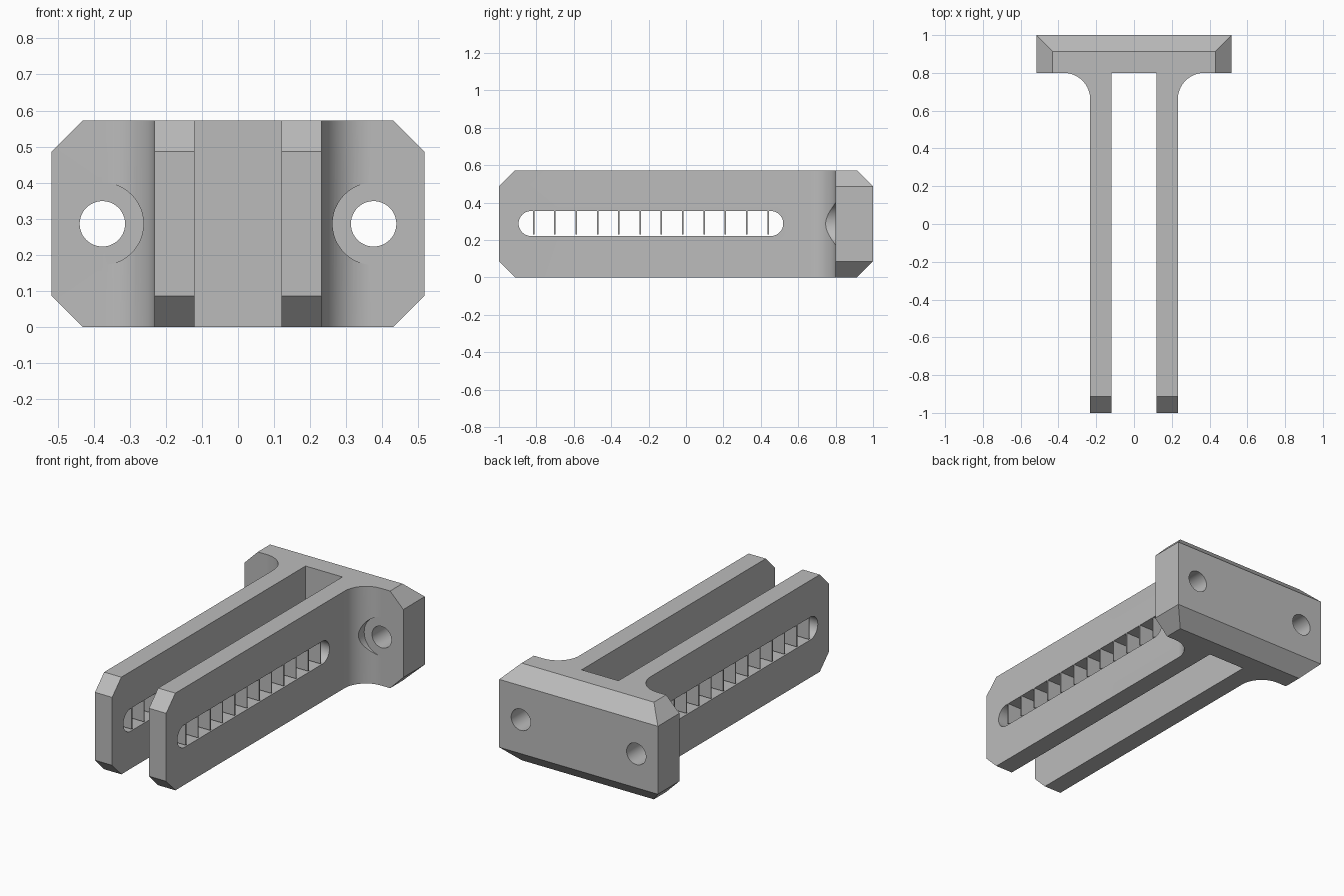
import bpy, bmesh
from math import pi, cos, sin
from mathutils import Matrix, Vector

cube = bpy.data.objects.get("Cube")
if cube:
    bpy.data.objects.remove(cube, do_unlink=True)

HEIGHT = 0.572
MID = HEIGHT / 2
HALF_W = 0.517          # half width of the mounting plate
ARM_IN, ARM_OUT = 0.12, 0.232
PLATE_Y = 0.8           # front of the mounting plate
FILLET = 0.14
CHAMFER = 0.086
SLOT_R = 0.067
SLOT_Y = (-0.828, 0.453)

grey = bpy.data.materials.new("plain grey")
grey.use_nodes = True
colour = (0.5, 0.5, 0.5, 1)
grey.diffuse_color = colour
grey.node_tree.nodes["Principled BSDF"].inputs["Base Color"].default_value = colour


def make_object(name, bm):
    bmesh.ops.recalc_face_normals(bm, faces=bm.faces)
    mesh = bpy.data.meshes.new(name)
    bm.to_mesh(mesh)
    bm.free()
    mesh.materials.append(grey)
    obj = bpy.data.objects.new(name, mesh)
    bpy.context.collection.objects.link(obj)
    return obj


def prism(points, direction):
    bm = bmesh.new()
    face = bm.faces.new([bm.verts.new(p) for p in points])
    ext = bmesh.ops.extrude_face_region(bm, geom=[face], use_keep_orig=True)
    verts = [g for g in ext["geom"] if isinstance(g, bmesh.types.BMVert)]
    bmesh.ops.translate(bm, verts=verts, vec=Vector(direction))
    return bm


def arc(cx, cy, r, start, end, steps):
    angles = [start + (end - start) * i / steps for i in range(steps + 1)]
    return [(cx + r * cos(a), cy + r * sin(a)) for a in angles]


def activate(obj):
    bpy.ops.object.select_all(action="DESELECT")
    obj.select_set(True)
    bpy.context.view_layer.objects.active = obj


def cut(target, cutter):
    activate(target)
    mod = target.modifiers.new("cut", "BOOLEAN")
    mod.operation, mod.solver, mod.object = "DIFFERENCE", "EXACT", cutter
    bpy.ops.object.modifier_apply(modifier=mod.name)
    bpy.data.objects.remove(cutter, do_unlink=True)


# Bracket body: mirrored plan outline with filleted roots, extruded upward
half = [(ARM_IN, PLATE_Y), (ARM_IN, -1), (ARM_OUT, -1)]
half += arc(ARM_OUT + FILLET, PLATE_Y - FILLET, FILLET, pi, pi / 2, 20)
half += [(HALF_W, PLATE_Y), (HALF_W, 1)]
outline = half + [(-x, y) for x, y in reversed(half)]
bm = prism([(x, y, 0) for x, y in outline], (0, 0, HEIGHT))

# Chamfer the plate corners and the arm tips
corners = [e for e in bm.edges
           if abs(e.verts[0].co.z - e.verts[1].co.z) < 0.001
           and (all(abs(v.co.x) > HALF_W - 0.001 for v in e.verts)
                or all(v.co.y < -0.999 for v in e.verts))]
bmesh.ops.bevel(bm, geom=corners, offset=CHAMFER, segments=1, affect="EDGES")
body = make_object("bracket_body", bm)


# Bolt holes and round clearance for the bolt heads
def cylinder_along_y(name, x, r, y0, y1):
    bm = bmesh.new()
    place = Matrix.Translation((x, (y0 + y1) / 2, MID)) @ Matrix.Rotation(pi / 2, 4, "X")
    bmesh.ops.create_cone(bm, cap_ends=True, segments=48, radius1=r, radius2=r,
                          depth=y1 - y0, matrix=place)
    return make_object(name, bm)


for side in (-1, 1):
    cut(body, cylinder_along_y("head_cutter", side * 0.376, 0.114, 0.4, PLATE_Y))
    cut(body, cylinder_along_y("bolt_cutter", side * 0.376, 0.063, 0.6, 1.2))

# Long rounded slot through both arms
slot = arc(SLOT_Y[0], MID + 0.002, SLOT_R, pi / 2, 3 * pi / 2, 20)
slot += arc(SLOT_Y[1], MID + 0.002, SLOT_R, -pi / 2, pi / 2, 20)
cut(body, make_object("slot_cutter", prism([(-0.4, y, z) for y, z in slot], (0.8, 0, 0))))

activate(body)
bpy.ops.object.shade_smooth_by_angle(angle=pi / 6)

# Thin upright ribs spaced along the slots
bm = bmesh.new()
size = (ARM_OUT - ARM_IN, 0.008, 2 * SLOT_R - 0.009)
centre = ((ARM_IN + ARM_OUT) / 2, -0.815, MID + 0.006)
bmesh.ops.create_cube(bm, size=1, matrix=Matrix.Translation(centre) @ Matrix.Diagonal((*size, 1)))
ribs = make_object("slot_ribs", bm)
array = ribs.modifiers.new("row", "ARRAY")
array.count = 12
array.use_relative_offset = False
array.use_constant_offset = True
array.constant_offset_displace = (0, 0.114, 0)
ribs.modifiers.new("both_arms", "MIRROR")
